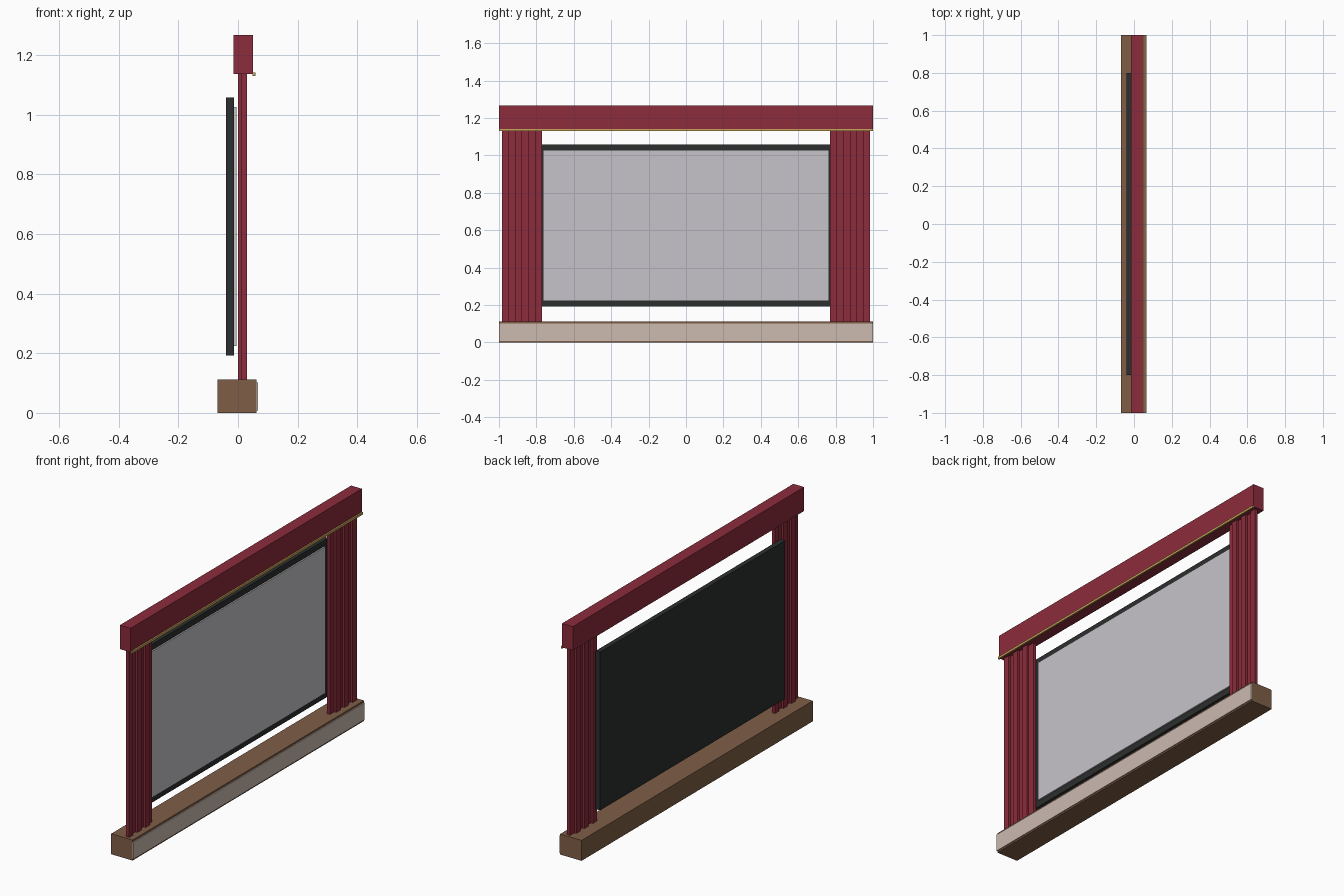
import bpy, bmesh

if "Cube" in bpy.data.objects:
    bpy.data.objects.remove(bpy.data.objects["Cube"])


def material(name, r, g, b):
    # sRGB 0-255 to linear
    lin = [((c / 255 + 0.055) / 1.055) ** 2.4 for c in (r, g, b)]
    m = bpy.data.materials.new(name)
    m.diffuse_color = (*lin, 1)
    m.use_nodes = True
    m.node_tree.nodes["Principled BSDF"].inputs["Base Color"].default_value = m.diffuse_color
    return m


red = material("red velvet", 140, 44, 60)
wood = material("brown wood", 127, 94, 70)
pale = material("pale front", 204, 186, 176)
black = material("black frame", 44, 46, 46)
grey = material("screen grey", 198, 196, 202)
gold = material("gold trim", 200, 165, 90)


def boxes(name, mat, specs):
    """One object made of boxes, each given as (x0, x1, y0, y1, z0, z1)."""
    bm = bmesh.new()
    for x0, x1, y0, y1, z0, z1 in specs:
        for v in bmesh.ops.create_cube(bm, size=1)["verts"]:
            v.co.x = x1 if v.co.x > 0 else x0
            v.co.y = y1 if v.co.y > 0 else y0
            v.co.z = z1 if v.co.z > 0 else z0
    me = bpy.data.meshes.new(name)
    bm.to_mesh(me)
    bm.free()
    me.materials.append(mat)
    ob = bpy.data.objects.new(name, me)
    bpy.context.collection.objects.link(ob)
    return ob


# Stage base and its front panel
boxes("stage_base", wood, [(-0.068, 0.062, -1, 1, 0, 0.112)])
boxes("stage_front_panel", pale, [(0.062, 0.067, -1, 1, 0.008, 0.102)])

# Screen with its backing frame
boxes("screen_frame", black, [(-0.04, -0.013, -0.8, 0.8, 0.192, 1.058)])
boxes("screen", grey, [(-0.013, -0.005, -0.762, 0.762, 0.225, 1.026)])

# Pleated curtains: folds alternate in depth
FOLDS, Y_IN, Y_OUT = 6, 0.77, 0.985
w = (Y_OUT - Y_IN) / FOLDS
for side, label in ((-1, "left"), (1, "right")):
    folds = []
    for i in range(FOLDS):
        a, b = sorted((side * (Y_IN + i * w), side * (Y_IN + (i + 1) * w)))
        x = 0.012 * (i % 2)
        folds.append((x, x + 0.018, a, b, 0.112, 1.138))
    boxes(label + "_curtain", red, folds)

# Valance with gold trim along its lower front edge
boxes("valance", red, [(-0.015, 0.05, -1, 1, 1.137, 1.268)])
boxes("valance_trim", gold, [(0.049, 0.058, -1, 1, 1.13, 1.142)])
